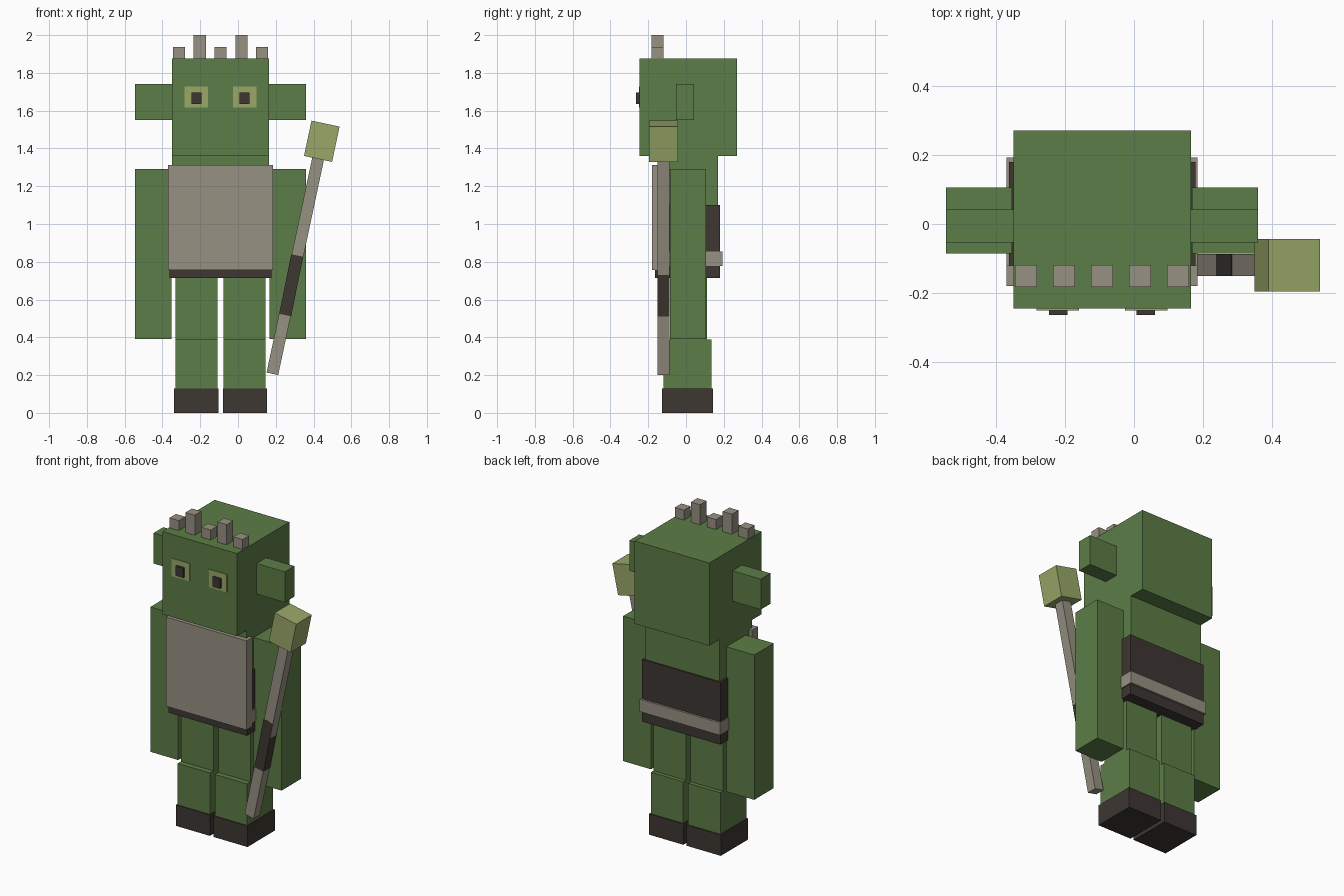
import bpy
from math import radians, sin, cos

default = bpy.data.objects.get("Cube")
if default:
    bpy.data.objects.remove(default, do_unlink=True)


def material(name, rgb):
    mat = bpy.data.materials.new(name)
    mat.use_nodes = True
    color = (*rgb, 1)
    mat.diffuse_color = color
    mat.node_tree.nodes["Principled BSDF"].inputs["Base Color"].default_value = color
    return mat


SKIN = material("skin green", (0.107, 0.205, 0.063))
CLOTH = material("stone grey", (0.31, 0.283, 0.223))
DARK = material("dark brown", (0.048, 0.038, 0.032))
LIGHT = material("light green", (0.32, 0.39, 0.138))

MID = -0.0925  # centre line of the body


def block(name, mat, center, size, tilt=0):
    bpy.ops.mesh.primitive_cube_add(size=1, location=center, rotation=(0, radians(tilt), 0))
    obj = bpy.context.object
    obj.name = name
    obj.scale = size
    obj.data.materials.append(mat)
    return obj


def span(name, mat, x, y, z):
    """Box given by its extents, x measured from the body centre line."""
    ends = (x, y, z)
    center = [(a + b) / 2 for a, b in ends]
    center[0] += MID
    return block(name, mat, center, [b - a for a, b in ends])


def pair(name, mat, x, y, z):
    """Mirrored left and right boxes."""
    span("left_" + name, mat, x, y, z)
    span("right_" + name, mat, (-x[1], -x[0]), y, z)


# Head, ears and eyes
span("head", SKIN, (-0.257, 0.257), (-0.245, 0.27), (1.36, 1.875))
pair("ear", SKIN, (0.25, 0.452), (-0.053, 0.042), (1.55, 1.74))
pair("eye", LIGHT, (0.067, 0.19), (-0.25, -0.243), (1.617, 1.728))
pair("pupil", DARK, (0.1, 0.153), (-0.264, -0.248), (1.635, 1.695))

# Row of hair tufts, alternately short and tall
for i in range(5):
    x = (i - 2) * 0.11
    top = 2.0 if i % 2 else 1.937
    span(f"hair_tuft_{i + 1}", CLOTH, (x - 0.032, x + 0.032), (-0.182, -0.118), (1.86, top))

# Torso and clothing
span("torso", SKIN, (-0.257, 0.257), (-0.15, 0.17), (0.73, 1.37))
span("shorts", DARK, (-0.27, 0.27), (-0.165, 0.18), (0.713, 1.1))
span("belt", CLOTH, (-0.277, 0.277), (-0.17, 0.193), (0.778, 0.855))
span("chest_plate", CLOTH, (-0.277, 0.277), (-0.18, -0.12), (0.757, 1.312))

# Arms and legs
pair("arm", SKIN, (0.26, 0.452), (-0.085, 0.106), (0.39, 1.292))
pair("thigh", SKIN, (0.017, 0.239), (-0.086, 0.11), (0.38, 0.73))
pair("shin", SKIN, (0.017, 0.239), (-0.12, 0.135), (0.1, 0.388))
pair("boot", DARK, (0.012, 0.247), (-0.127, 0.142), (0, 0.13))

# Tilted staff with grip and head block
TILT = 12


def staff_part(name, mat, start, end, width, tilt=TILT):
    d = (start + end) / 2
    center = (0.182 + d * sin(radians(TILT)), -0.119, 0.207 + d * cos(radians(TILT)))
    block(name, mat, center, (width, width, end - start), tilt)


staff_part("staff_shaft", CLOTH, 0, 1.2, 0.063)
staff_part("staff_grip", DARK, 0.318, 0.64, 0.0645, TILT - 0.7)
staff_part("staff_head", LIGHT, 1.163, 1.354, 0.152)
